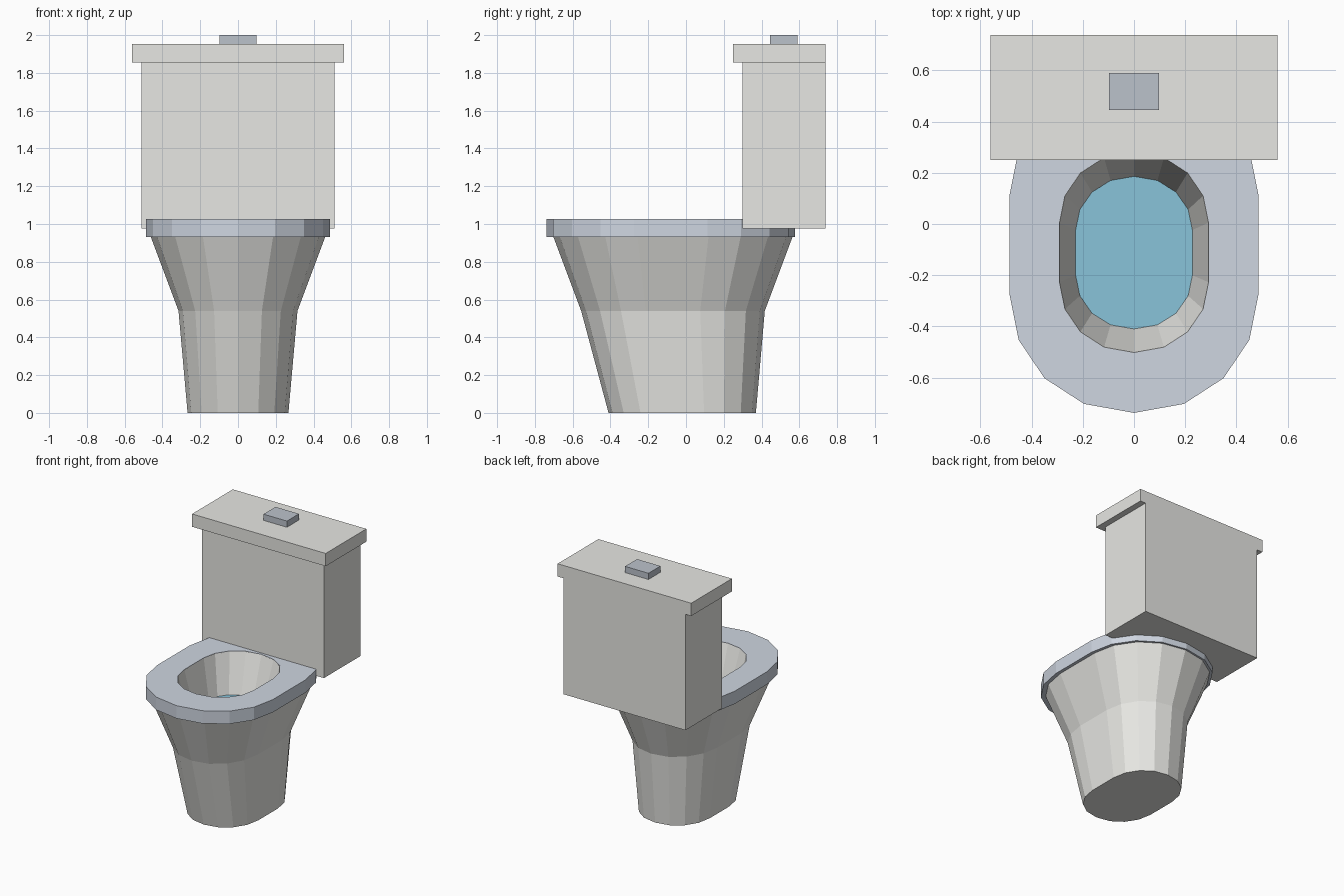
import bpy, bmesh
from math import sin, cos, pi

if "Cube" in bpy.data.objects:
    bpy.data.objects.remove(bpy.data.objects["Cube"])


def material(name, rgb):
    m = bpy.data.materials.new(name)
    m.diffuse_color = (*rgb, 1)
    m.use_nodes = True
    m.node_tree.nodes["Principled BSDF"].inputs["Base Color"].default_value = m.diffuse_color
    return m


CERAMIC = material("ceramic", (0.80, 0.80, 0.77))
SEAT = material("seat_plastic", (0.62, 0.67, 0.75))
METAL = material("button_metal", (0.50, 0.54, 0.60))
WATER = material("water", (0.25, 0.55, 0.70))


def finish(name, bm, mat):
    bmesh.ops.recalc_face_normals(bm, faces=bm.faces)
    me = bpy.data.meshes.new(name)
    bm.to_mesh(me)
    bm.free()
    me.materials.append(mat)
    ob = bpy.data.objects.new(name, me)
    bpy.context.collection.objects.link(ob)
    return ob


def oval(bm, half_w, y0, y1, z):
    """18-sided stretched oval: two half ellipses joined by straight sides."""
    cy, half = (y0 + y1) / 2, (y1 - y0) / 2
    straight, ry = 0.297 * half, 0.703 * half
    ring = []
    for side in (1, -1):
        for i in range(9):
            a = pi * i / 8
            c = side * cos(a)
            x = half_w * (abs(c) ** 0.95) * (1 if c > 0 else -1)
            if i == 4:
                x = 0
            ring.append(bm.verts.new((x, cy + side * (straight + ry * sin(a)), z)))
    return ring


def bridge(bm, a, b):
    for i in range(len(a)):
        j = (i + 1) % len(a)
        bm.faces.new((a[i], a[j], b[j], b[i]))


def box(name, x, y0, y1, z0, z1, mat):
    bm = bmesh.new()
    bmesh.ops.create_cube(bm, size=1)
    for v in bm.verts:
        v.co = (v.co.x * 2 * x, y0 + (v.co.y + 0.5) * (y1 - y0),
                z0 + (v.co.z + 0.5) * (z1 - z0))
    return finish(name, bm, mat)


# Bowl: pedestal, flared body, rim under the seat, then the inner basin
bm = bmesh.new()
rings = [oval(bm, *r) for r in (
    (0.267, -0.41, 0.37, 0.0),
    (0.315, -0.555, 0.417, 0.54),
    (0.465, -0.705, 0.567, 0.94),
    (0.291, -0.502, 0.28, 1.024),
    (0.228, -0.41, 0.186, 0.73))]
for a, b in zip(rings, rings[1:]):
    bridge(bm, a, b)
bm.faces.new(rings[0])
bm.faces.new(rings[-1])
finish("bowl", bm, CERAMIC)

# Water surface
bm = bmesh.new()
bm.faces.new(oval(bm, 0.228, -0.41, 0.186, 0.736))
water = finish("water", bm, WATER)
if water.data.polygons[0].normal.z < 0:
    water.data.flip_normals()

# Seat ring
bm = bmesh.new()
rings = [oval(bm, *r) for r in (
    (0.486, -0.738, 0.577, 0.93),
    (0.486, -0.738, 0.577, 1.027),
    (0.292, -0.503, 0.281, 1.027),
    (0.292, -0.503, 0.281, 0.93))]
for i in range(4):
    bridge(bm, rings[i], rings[(i + 1) % 4])
finish("seat", bm, SEAT)

# Tank, lid and flush button
box("tank", 0.512, 0.298, 0.738, 0.977, 1.856, CERAMIC)
box("tank_lid", 0.56, 0.25, 0.738, 1.856, 1.953, CERAMIC)
box("flush_button", 0.098, 0.446, 0.59, 1.953, 2.0, METAL)
